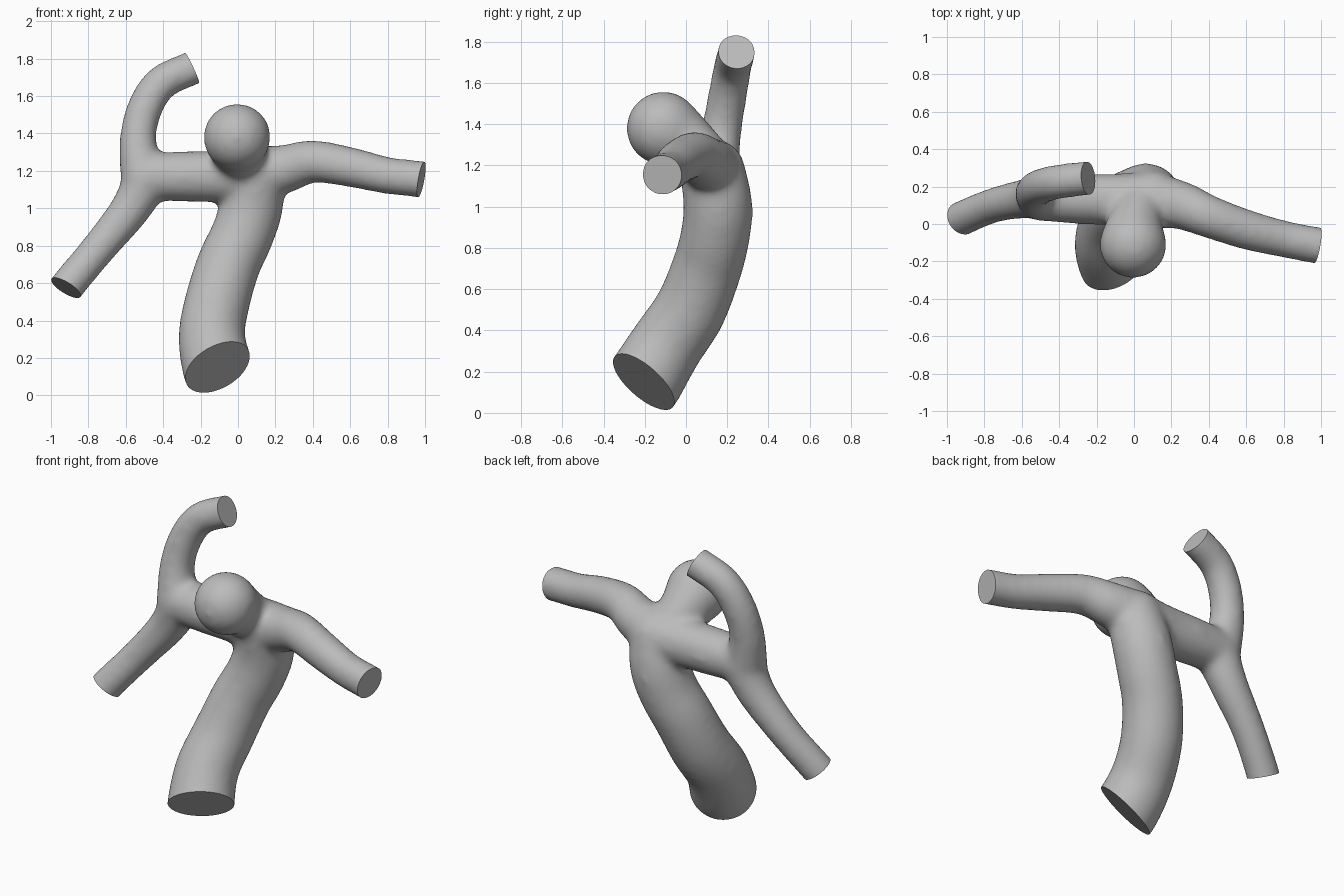
import bpy
import bmesh
from mathutils import Vector, Matrix

cube = bpy.data.objects.get("Cube")
if cube:
    bpy.data.objects.remove(cube, do_unlink=True)

clay = bpy.data.materials.new("clay_grey")
clay.use_nodes = True
colour = (0.5, 0.5, 0.5, 1)
clay.diffuse_color = colour
clay.node_tree.nodes["Principled BSDF"].inputs["Base Color"].default_value = colour

# Limb paths as (x, y, z, radius); limbs with a cut end also give its outward normal
LEG = [(0.1, 0.13, 1.17, 0.16), (0.07, 0.155, 1.0, 0.17), (0.02, 0.14, 0.85, 0.17),
       (-0.05, 0.1, 0.7, 0.172), (-0.11, 0.02, 0.5, 0.176),
       (-0.14, -0.1, 0.32, 0.18), (-0.11, -0.205, 0.15, 0.19)]
LEFT_ARM = [(0.08, 0.13, 1.18, 0.15), (0.25, 0.1, 1.21, 0.13), (0.4, 0.04, 1.25, 0.115),
            (0.6, -0.03, 1.22, 0.108), (0.8, -0.08, 1.175, 0.1), (0.98, -0.115, 1.155, 0.1)]
SHOULDER_BAR = [(0.1, 0.13, 1.17, 0.15), (-0.1, 0.13, 1.17, 0.14),
                (-0.3, 0.135, 1.17, 0.136), (-0.49, 0.14, 1.17, 0.125)]
LOWER_ARM = [(-0.49, 0.14, 1.15, 0.125), (-0.58, 0.135, 0.99, 0.108),
             (-0.75, 0.1, 0.78, 0.095), (-0.92, 0.03, 0.575, 0.095)]
RAISED_ARM = [(-0.51, 0.14, 1.17, 0.12), (-0.535, 0.17, 1.36, 0.1), (-0.5, 0.2, 1.53, 0.096),
              (-0.41, 0.225, 1.67, 0.094), (-0.245, 0.245, 1.75, 0.093)]
HEAD = [(0.03, 0.09, 1.23, 0.13), (0, -0.03, 1.33, 0.155), (-0.005, -0.11, 1.38, 0.181)]
LIMBS = [(LEG, (0.4, -0.6, -0.69)), (LEFT_ARM, (0.97, -0.17, -0.17)), (SHOULDER_BAR, None),
         (LOWER_ARM, (-0.5, -0.33, -0.8)), (RAISED_ARM, (0.9, 0.08, 0.42)), (HEAD, None)]


def smooth_path(points, step=0.015):
    """Points along a curve that passes through every given point."""
    pts = [Vector(p) for p in points]
    pts = [2 * pts[0] - pts[1]] + pts + [2 * pts[-1] - pts[-2]]
    for a, b, c, d in zip(pts, pts[1:], pts[2:], pts[3:]):
        count = max(2, int((c - b).length / step))
        for i in range(count):
            t = i / count
            yield b + (c - a) * t / 2 + (2 * a - 5 * b + 4 * c - d) * t**2 / 2 \
                + (3 * b - a - 3 * c + d) * t**3 / 2
    yield pts[-2]


# Sweep a ball along each limb, running past the cut ends
bm = bmesh.new()
for path, normal in LIMBS:
    points = [Vector(p) for p in path]
    if normal:
        end = points[-1]
        beyond = end.xyz + Vector(normal).normalized() * 0.1
        points.append(Vector((*beyond, end.w)))
    for p in smooth_path(points):
        bmesh.ops.create_icosphere(bm, subdivisions=3, radius=p.w,
                                   matrix=Matrix.Translation(p.xyz))
mesh = bpy.data.meshes.new("figure")
bm.to_mesh(mesh)
bm.free()
figure = bpy.data.objects.new("figure", mesh)
bpy.context.collection.objects.link(figure)

# Fuse the limbs into one skin and soften the joints
remesh = figure.modifiers.new("fuse", 'REMESH')
remesh.mode = 'VOXEL'
remesh.voxel_size = 0.018
soften = figure.modifiers.new("soften", 'SMOOTH')
soften.factor = 0.5
soften.iterations = 18
graph = bpy.context.evaluated_depsgraph_get()
skin = bpy.data.meshes.new_from_object(figure.evaluated_get(graph))
figure.modifiers.clear()
figure.data = skin
bpy.data.meshes.remove(mesh)

# Slice the limb ends flat and cap them
bm = bmesh.new()
bm.from_mesh(skin)
for face in bm.faces:
    face.smooth = True
for path, normal in LIMBS:
    if not normal:
        continue
    centre, reach = Vector(path[-1][:3]), path[-1][3] * 2.2
    faces = [f for f in bm.faces if (f.calc_center_median() - centre).length < reach]
    edges = {e for f in faces for e in f.edges}
    verts = {v for f in faces for v in f.verts}
    bmesh.ops.bisect_plane(bm, geom=faces + list(edges) + list(verts), plane_co=centre,
                           plane_no=Vector(normal), clear_outer=True)
    rim = [e for e in bm.edges if e.is_boundary]
    cap = bmesh.ops.edgeloop_fill(bm, edges=rim)["faces"]
    for face in cap:
        face.smooth = False
    for edge in rim:
        edge.smooth = False
bmesh.ops.recalc_face_normals(bm, faces=bm.faces)
bm.to_mesh(skin)
bm.free()
skin.materials.clear()
skin.materials.append(clay)
